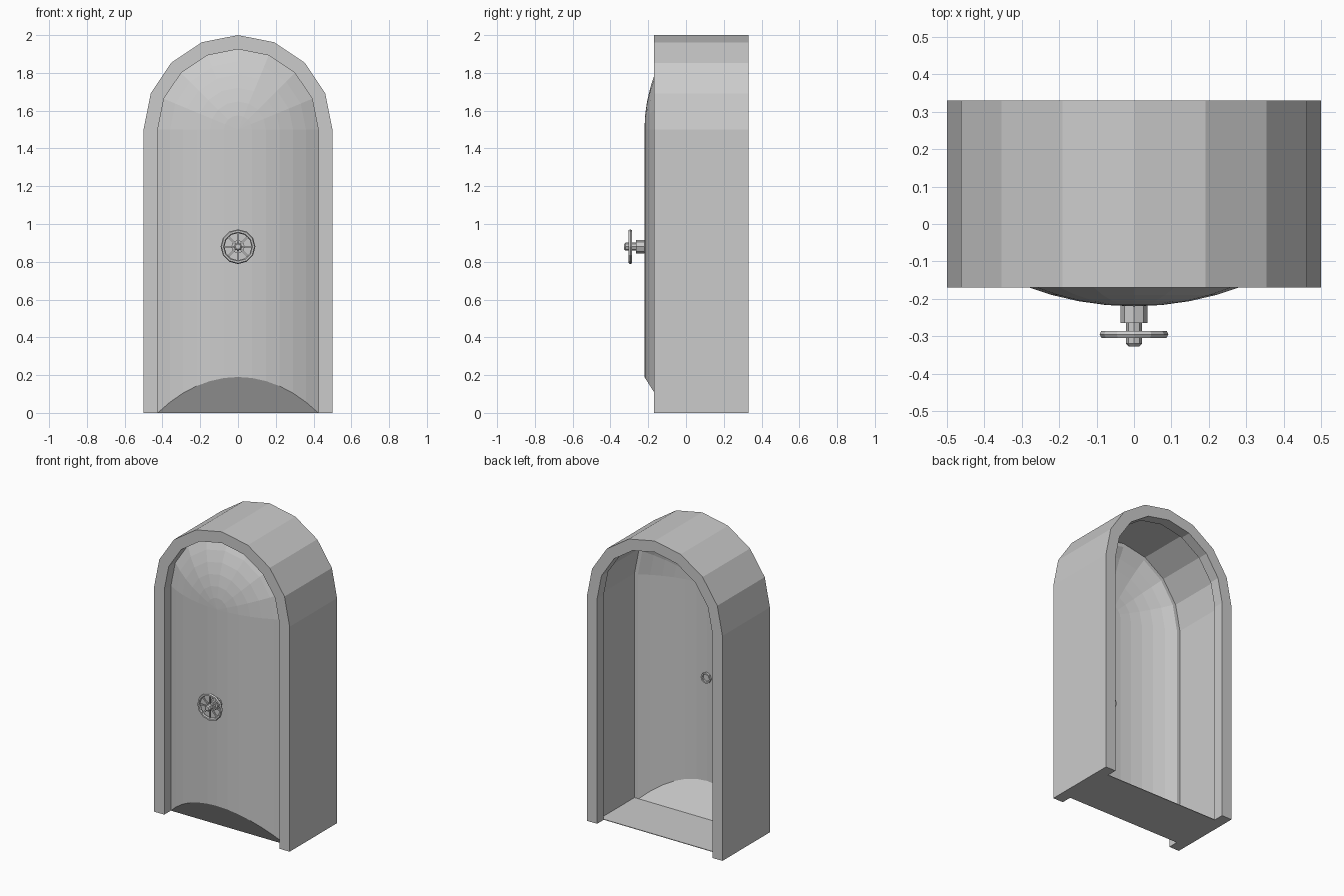
import bpy, bmesh, math
from mathutils import Matrix, Vector

if "Cube" in bpy.data.objects:
    bpy.data.objects.remove(bpy.data.objects["Cube"])

SPRING = 1.5      # height where the arch begins
KNOB_Z = 0.88     # height of the hand wheel


def finish(bm, name):
    me = bpy.data.meshes.new(name)
    bm.to_mesh(me)
    bm.free()
    ob = bpy.data.objects.new(name, me)
    bpy.context.collection.objects.link(ob)
    return ob


def arch_sweep(bm, section, closed):
    """Carry section points (radius, y, foot z) up, over the arch and down."""
    loops = []
    for r, y, foot in section:
        pts = [(r, y, foot)]
        for k in range(9):
            a = math.pi * k / 8
            pts.append((r * math.cos(a), y, SPRING + r * math.sin(a)))
        pts.append((-r, y, foot))
        loops.append([bm.verts.new(p) for p in pts])
    pairs = list(zip(loops, loops[1:]))
    if closed:
        pairs.append((loops[-1], loops[0]))
    for a, b in pairs:
        for i in range(len(a) - 1):
            bm.faces.new((a[i], a[i + 1], b[i + 1], b[i]))
    return loops


# Arched frame: channel section with a lip at the front and at the back
bm = bmesh.new()
channel = [(.5, -.17), (.5, .33), (.425, .33), (.425, .26),
           (.45, .26), (.45, -.10), (.425, -.10), (.425, -.17)]
loops = arch_sweep(bm, [(r, y, 0) for r, y in channel], True)
bm.faces.new([l[0] for l in loops])
bm.faces.new([l[-1] for l in loops])
bmesh.ops.recalc_face_normals(bm, faces=bm.faces)
finish(bm, "arched_frame")

# Floor plate between the lips
bm = bmesh.new()
bmesh.ops.create_cube(bm, size=1, matrix=Matrix.Translation((0, .08, .002))
                      @ Matrix.Diagonal((.9, .36, .004, 1)))
finish(bm, "floor_plate")

# Bulging door shell: circular section, domed top, sloping foot
bm = bmesh.new()
half, sag = .425, .12
R = (half ** 2 + sag ** 2) / (2 * sag)
section = []
for i in range(7):
    a = math.asin(half / R) * i / 6
    drop = R * (1 - math.cos(a))
    section.append((R * math.sin(a), -.22 + drop, .19 * (1 - drop / sag)))
loops = arch_sweep(bm, section, False)
bm.faces.new([l[0] for l in reversed(loops)] + [l[-1] for l in loops[1:]])
bmesh.ops.remove_doubles(bm, verts=bm.verts, dist=1e-5)
bmesh.ops.recalc_face_normals(bm, faces=bm.faces)
if sum(f.normal.y * f.calc_area() for f in bm.faces) > 0:
    bmesh.ops.reverse_faces(bm, faces=bm.faces)
finish(bm, "door")


def lathe(name, profile, steps, closed=False):
    """Spin (radius, y) points round the wheel axis."""
    bm = bmesh.new()
    rings = []
    for r, y in profile:
        rings.append([bm.verts.new((r * math.sin(2 * math.pi * k / steps), y,
                                    KNOB_Z + r * math.cos(2 * math.pi * k / steps)))
                      for k in range(steps)])
    pairs = list(zip(rings, rings[1:]))
    if closed:
        pairs.append((rings[-1], rings[0]))
    for a, b in pairs:
        for k in range(steps):
            n = (k + 1) % steps
            bm.faces.new((a[k], a[n], b[n], b[k]))
    if not closed:
        bm.faces.new(rings[0])
    bmesh.ops.recalc_face_normals(bm, faces=bm.faces)
    return finish(bm, name)


# Wheel hub, stem and mounting collar, open at the back inside the door
lathe("wheel_stem", [(.014, -.327), (.021, -.32), (.021, -.265),
                     (.036, -.265), (.036, -.205), (.026, -.205), (.026, -.25)], 8)

# Wheel rim
lathe("wheel_rim", [(.082 + .010 * math.cos(math.pi * k / 3),
                     -.295 + .011 * math.sin(math.pi * k / 3)) for k in range(6)],
      12, True)

# Spokes
bm = bmesh.new()
for k in range(8):
    bmesh.ops.create_cube(bm, size=1, matrix=Matrix.Translation((0, -.295, KNOB_Z))
                          @ Matrix.Rotation(2 * math.pi * k / 8, 4, 'Y')
                          @ Matrix.Translation((0, 0, .047))
                          @ Matrix.Diagonal((.009, .009, .062, 1)))
finish(bm, "wheel_spokes")
